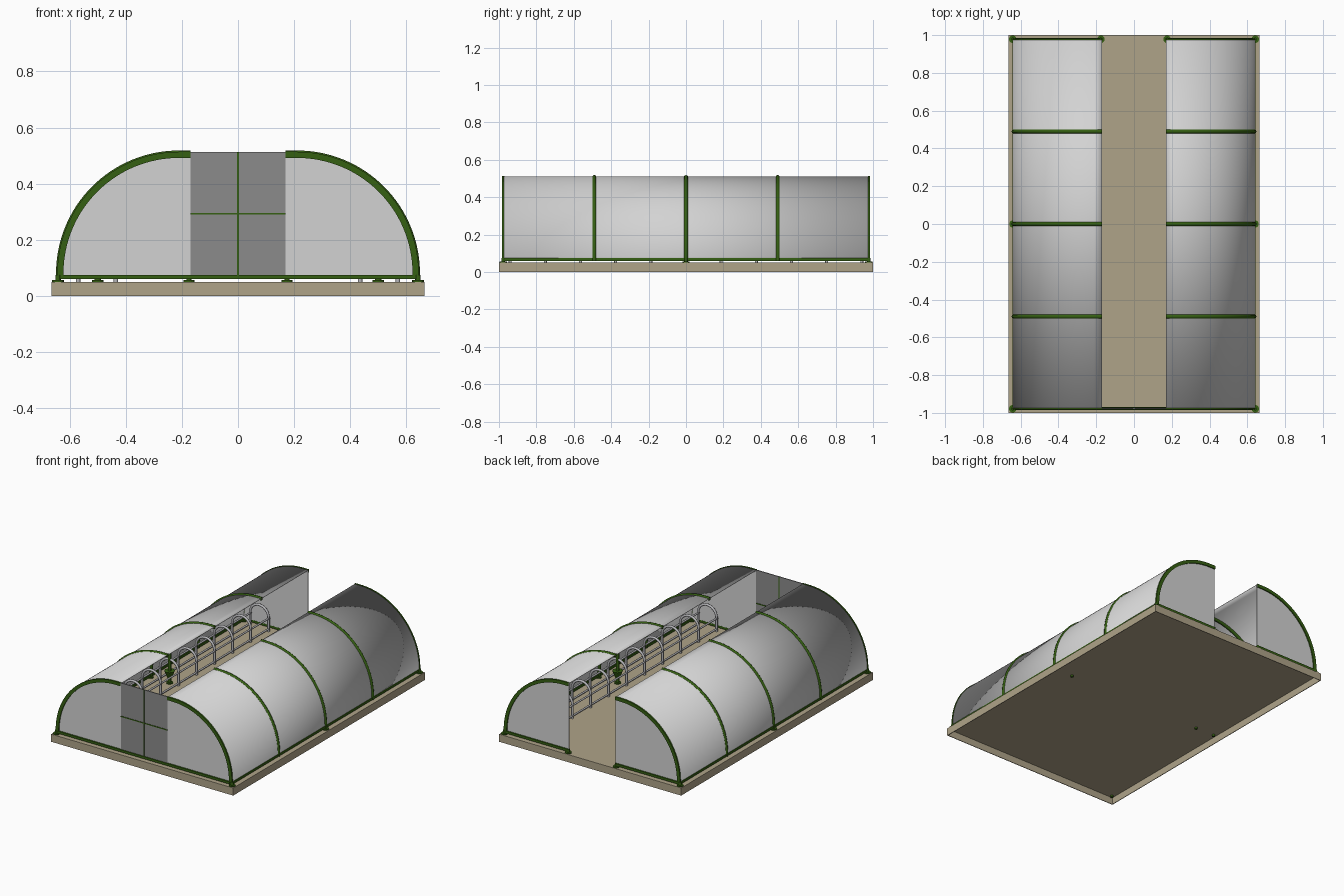
import bpy, bmesh, math

if "Cube" in bpy.data.objects:
    bpy.data.objects.remove(bpy.data.objects["Cube"])


def mat(name, c):
    m = bpy.data.materials.new(name)
    m.diffuse_color = (*c, 1)
    m.use_nodes = True
    m.node_tree.nodes["Principled BSDF"].inputs["Base Color"].default_value = m.diffuse_color
    return m


TAN = mat("tan floor", (0.43, 0.37, 0.25))
SHEET = mat("pale sheet", (0.65, 0.65, 0.65))
DOOR = mat("dark grey panel", (0.26, 0.26, 0.26))
GREEN = mat("dark green frame", (0.035, 0.115, 0.006))
STEEL = mat("steel", (0.48, 0.48, 0.5))


def mesh(name, verts, faces, m, smooth=False):
    me = bpy.data.meshes.new(name)
    me.from_pydata(verts, [], faces)
    me.materials.append(m)
    ob = bpy.data.objects.new(name, me)
    bpy.context.collection.objects.link(ob)
    bm = bmesh.new()
    bm.from_mesh(me)
    bmesh.ops.recalc_face_normals(bm, faces=bm.faces)
    bm.to_mesh(me)
    bm.free()
    for p in me.polygons:
        p.use_smooth = smooth
    return ob


def box(name, x0, x1, y0, y1, z0, z1, m, bottom=True):
    v = [(x, y, z) for z in (z0, z1) for x, y in ((x0, y0), (x1, y0), (x1, y1), (x0, y1))]
    f = [(4, 5, 6, 7), (0, 1, 5, 4), (1, 2, 6, 5), (2, 3, 7, 6), (3, 0, 4, 7)]
    if bottom:
        f.append((3, 2, 1, 0))
    return mesh(name, v, f, m)


def tube(name, paths, r, m, sides=2):
    cu = bpy.data.curves.new(name, 'CURVE')
    cu.dimensions = '3D'
    cu.bevel_depth = r
    cu.bevel_resolution = sides
    cu.use_fill_caps = True
    for pts in paths:
        s = cu.splines.new('POLY')
        s.points.add(len(pts) - 1)
        for p, q in zip(s.points, pts):
            p.co = (*q, 1)
        s.use_smooth = True
    cu.materials.append(m)
    ob = bpy.data.objects.new(name, cu)
    bpy.context.collection.objects.link(ob)
    bpy.ops.object.select_all(action='DESELECT')
    bpy.context.view_layer.objects.active = ob
    ob.select_set(True)
    bpy.ops.object.convert(target='MESH')


def foot(name, x, y):
    # round pad with a short stub and a bolt through the floor
    for r, z0, z1, part in ((0.02, 0.05, 0.057, "pad"), (0.009, 0.035, 0.075, "stub")):
        bpy.ops.mesh.primitive_cylinder_add(vertices=16, radius=r, depth=z1 - z0,
                                            location=(x, y, (z0 + z1) / 2))
        bpy.context.object.name = name + "_" + part
        bpy.context.object.data.materials.append(GREEN)


def arch(s, r, n=32):
    # quarter round ending in a short flat at the aisle edge, as (x, z)
    pts = [(s * (0.21 + r), 0.06)]
    for i in range(n + 1):
        a = math.pi / 2 * i / n
        pts.append((s * (0.21 + r * math.cos(a)), 0.08 + r * math.sin(a)))
    return pts + [(s * 0.17, 0.08 + r)]


# floor tray, open underneath
tray = box("floor_tray", -0.665, 0.665, -1, 1, 0, 0.05, TAN, bottom=False)
mod = tray.modifiers.new("thickness", 'SOLIDIFY')
mod.thickness = 0.006

for s, side in ((-1, "left"), (1, "right")):
    # curved roof sheet, open along the aisle
    prof = arch(s, 0.431)
    n = len(prof)
    shell = mesh(side + "_roof", [(x, y, z) for y in (-0.98, 0.98) for x, z in prof],
                 [(i, i + 1, n + i + 1, n + i) for i in range(n - 1)], SHEET, True)
    if shell.data.polygons[n // 2].normal.z < 0:
        shell.data.flip_normals()
    shell.modifiers.new("thickness", 'SOLIDIFY').thickness = 0.003

    # end walls with flat green rims
    for e, end in ((-1, "front"), (1, "back")):
        p = arch(s, 0.425) + [(s * 0.17, 0.06)]
        k = len(p)
        ys = (e * 0.971, e * 0.976)
        mesh(f"{side}_{end}_wall", [(x, y, z) for y in ys for x, z in p],
             [tuple(range(k)), tuple(range(k, 2 * k))] +
             [(i, (i + 1) % k, k + (i + 1) % k, k + i) for i in range(k)], SHEET)
        o, q = arch(s, 0.434), arch(s, 0.412)
        v = [(x, y, z) for y in (e * 0.974, e * 0.983) for c in (o, q) for x, z in c]
        f = []
        for i in range(n - 1):
            for a, b in ((0, n), (n, 3 * n), (3 * n, 2 * n), (2 * n, 0)):
                f.append((a + i, a + i + 1, b + i + 1, b + i))
        mesh(f"{side}_{end}_rim", v, f, GREEN)
        foot(f"{side}_{end}_outer_foot", s * 0.642, e * 0.978)
    foot(side + "_back_inner_foot", s * 0.175, 0.978)
    foot(side + "_middle_outer_foot", s * 0.64, 0)
    box(side + "_back_sill", *sorted((s * 0.17, s * 0.63)), 0.97, 0.985, 0.06, 0.075, GREEN)
    box(side + "_side_sill", *sorted((s * 0.63, s * 0.644)), -0.98, 0.98, 0.06, 0.075, GREEN)

    # hoops over the roof
    tube(side + "_hoops", [[(x, y, z) for x, z in arch(s, 0.427)]
                           for y in (-0.49, 0, 0.49)], 0.0115, GREEN)

    # inner post with a small bowl
    foot(side + "_post_foot", s * 0.5, 0)
    tube(side + "_post", [[(s * 0.5, 0, 0.05), (s * 0.5, 0, 0.39)]], 0.011, GREEN)
    bpy.ops.mesh.primitive_cone_add(vertices=20, radius1=0.015, radius2=0.032, depth=0.045,
                                    location=(s * 0.5, -s * 0.0, 0.11))
    bpy.context.object.name = side + "_bowl"
    bpy.context.object.data.materials.append(GREEN)

    # steel hoop row and its long rails
    hoops = []
    for i in range(11):
        y = -0.94 + 0.188 * i
        pts = [(s * 0.57, y, 0.05)]
        for j in range(13):
            a = math.pi * j / 12
            pts.append((s * (0.5025 + 0.0675 * math.cos(a)), y, 0.14 + 0.0675 * math.sin(a)))
        hoops.append(pts + [(s * 0.435, y, 0.05)])
    tube(side + "_steel_hoops", hoops, 0.008, STEEL)
    tube(side + "_steel_rails", [[(s * x, -0.95, z), (s * x, 0.95, z)]
                                 for x in (0.57, 0.435) for z in (0.066, 0.135)], 0.006, STEEL)

# front sill across both halves
box("front_sill", -0.63, 0.63, -0.986, -0.97, 0.06, 0.075, GREEN)

# front door panel with green dividers
box("door_panel", -0.17, 0.17, -0.98, -0.974, 0.07, 0.513, DOOR)
box("door_upright", -0.003, 0.003, -0.983, -0.971, 0.075, 0.513, GREEN)
box("door_crossbar", -0.17, 0.17, -0.983, -0.971, 0.29, 0.296, GREEN)
